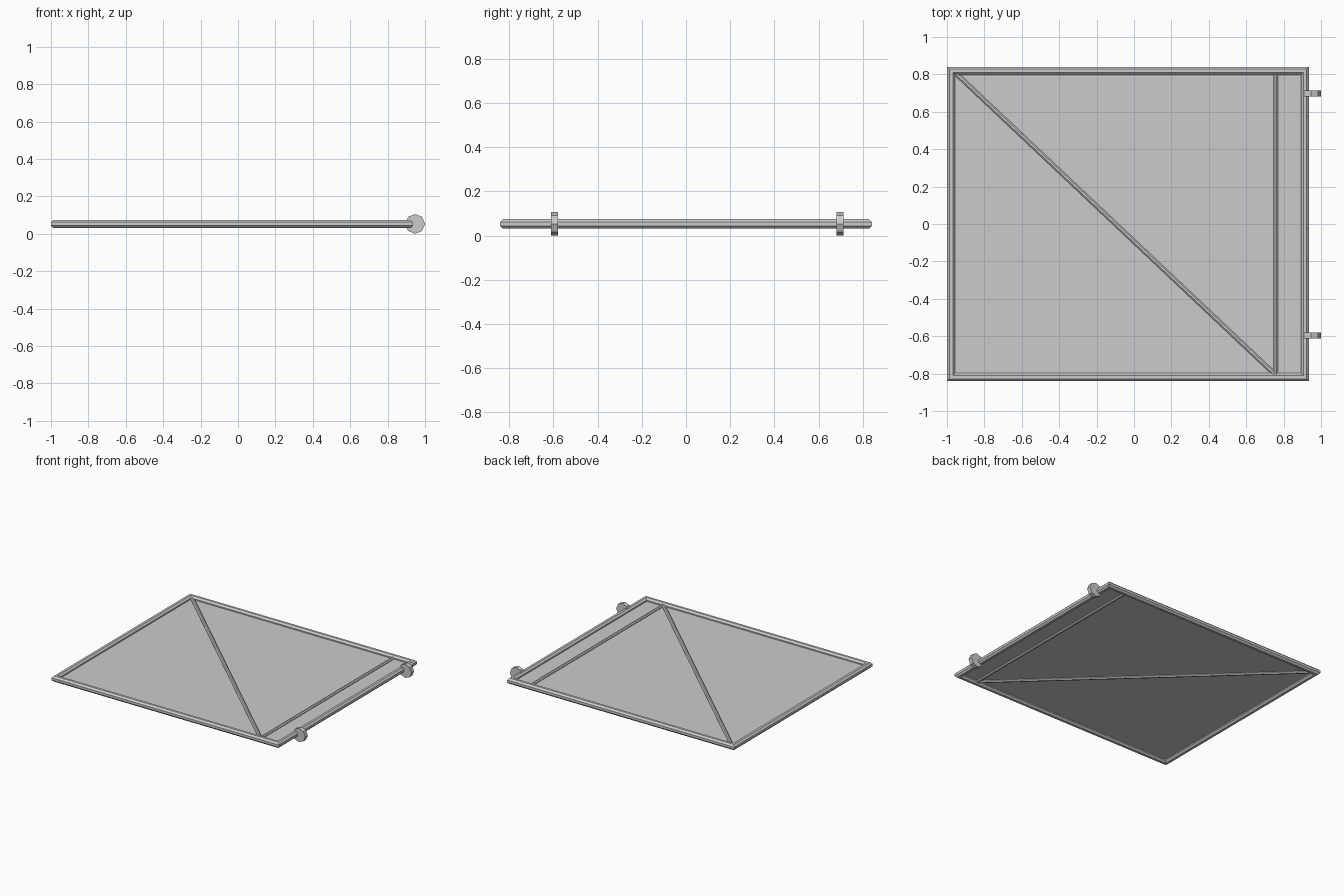
import bpy, bmesh
from math import pi, cos, sin
from mathutils import Vector

if "Cube" in bpy.data.objects:
    bpy.data.objects.remove(bpy.data.objects["Cube"])

Z = 0.053                      # mid height of the gate
X0, X1, Y = -0.978, 0.914, 0.819   # centre lines of the frame tube
R = 0.0235                     # frame tube corner radius


def make(name, bm):
    bmesh.ops.recalc_face_normals(bm, faces=bm.faces)
    me = bpy.data.meshes.new(name)
    bm.to_mesh(me)
    bm.free()
    ob = bpy.data.objects.new(name, me)
    bpy.context.collection.objects.link(ob)
    return ob


def rod(name, a, b, r, sides=8, turn=pi / 8):
    """Capped prism from a to b."""
    a, b = Vector(a), Vector(b)
    d = (b - a).normalized()
    up = Vector((0, 0, 1))
    side = d.cross(up)
    bm = bmesh.new()
    rings = []
    for p in (a, b):
        rings.append([bm.verts.new(p + r * (cos(t) * side + sin(t) * up))
                      for t in (turn + 2 * pi * i / sides for i in range(sides))])
    for i in range(sides):
        j = (i + 1) % sides
        bm.faces.new((rings[0][i], rings[0][j], rings[1][j], rings[1][i]))
    for ring in rings:
        bm.faces.new(ring)
    return make(name, bm)


# Outer frame: octagonal tube with mitred corners
bm = bmesh.new()
rings = []
for x, y, sx, sy in ((X0, -Y, -1, -1), (X1, -Y, 1, -1), (X1, Y, 1, 1), (X0, Y, -1, 1)):
    ring = []
    for i in range(8):
        t = pi / 8 + i * pi / 4
        u, v = R * cos(t), R * sin(t)
        ring.append(bm.verts.new((x + sx * u, y + sy * u, Z + v)))
    rings.append(ring)
for k in range(4):
    p, q = rings[k], rings[(k + 1) % 4]
    for i in range(8):
        j = (i + 1) % 8
        bm.faces.new((p[i], p[j], q[j], q[i]))
make("outer_frame", bm)

# Sheet filling the frame
bm = bmesh.new()
bm.faces.new([bm.verts.new(c) for c in ((X0, -Y, Z), (X1, -Y, Z), (X1, Y, Z), (X0, Y, Z))])
make("panel", bm)

# Inner braces
rod("upright_brace", (0.758, -Y, Z), (0.758, Y, Z), 0.0135)
rod("diagonal_brace", (-0.967, Y, Z), (0.758, -0.808, Z), 0.0135)

# Hinge discs on the right side
for name, y in (("hinge_upper", 0.697), ("hinge_lower", -0.595)):
    rod(name, (0.947, y - 0.016, Z), (0.947, y + 0.016, Z), 0.053, turn=0)
